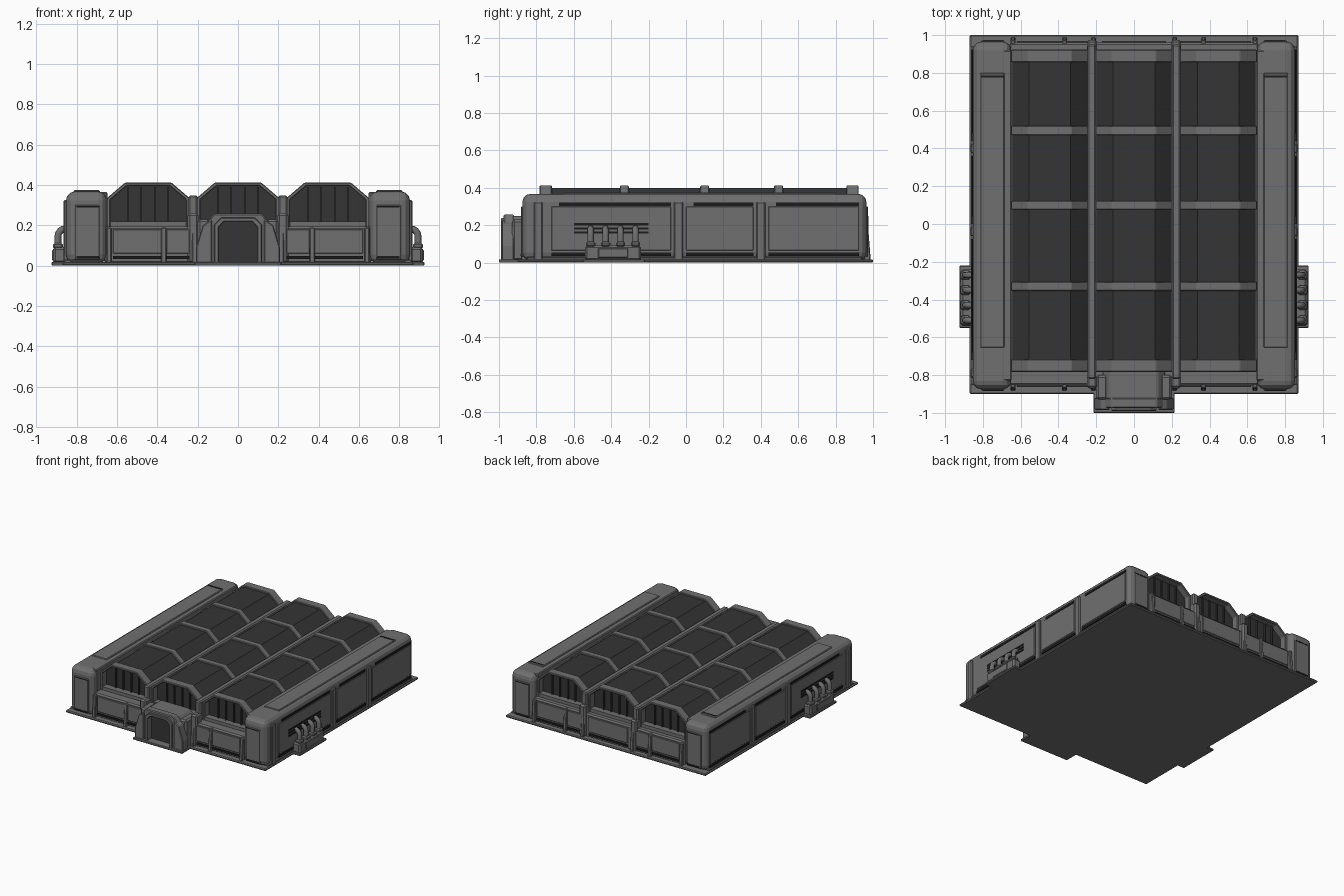
import bpy, bmesh, math
from mathutils import Vector

cube = bpy.data.objects.get("Cube")
if cube:
    bpy.data.objects.remove(cube, do_unlink=True)


def material(name, value):
    m = bpy.data.materials.new(name)
    m.use_nodes = True
    colour = (value, value, value, 1)
    m.diffuse_color = colour
    m.node_tree.nodes["Principled BSDF"].inputs["Base Color"].default_value = colour
    return m


GREY = material("hull grey", 0.16)
GLASS = material("dark glass", 0.035)
SLOT = material("black recess", 0.012)


def finish(name, bm, mat, bevel=0, segments=1):
    bmesh.ops.recalc_face_normals(bm, faces=bm.faces)
    mesh = bpy.data.meshes.new(name)
    bm.to_mesh(mesh)
    bm.free()
    ob = bpy.data.objects.new(name, mesh)
    bpy.context.collection.objects.link(ob)
    mesh.materials.append(mat)
    if bevel:
        mod = ob.modifiers.new("bevel", "BEVEL")
        mod.width, mod.segments, mod.limit_method = bevel, segments, "ANGLE"
    return ob


def box(name, x, y, z, mat=GREY, bevel=0, segments=1):
    """Box from (min, max) pairs."""
    bm = bmesh.new()
    bmesh.ops.create_cube(bm, size=1)
    for v in bm.verts:
        v.co = [r[0] if c < 0 else r[1] for c, r in zip(v.co, (x, y, z))]
    return finish(name, bm, mat, bevel, segments)


def side_box(name, s, x, *rest, **kw):
    """Box mirrored to the side given by s."""
    return box(name, sorted((s * x[0], s * x[1])), *rest, **kw)


def prism(name, profile, y, mat=GREY, bevel=0):
    """Extrude an x-z outline between two y values."""
    bm = bmesh.new()
    face = bm.faces.new([bm.verts.new((px, y[0], pz)) for px, pz in profile])
    ext = bmesh.ops.extrude_face_region(bm, geom=[face])["geom"]
    bmesh.ops.translate(bm, vec=(0, y[1] - y[0], 0),
                        verts=[g for g in ext if isinstance(g, bmesh.types.BMVert)])
    return finish(name, bm, mat, bevel)


def arch(cx, half, bottom, shoulder, top, flat):
    """Chamfered arch outline, running left foot to right foot."""
    left = [(-half, bottom), (-half, shoulder), (-flat, top)]
    return [(cx + px, pz) for px, pz in left] + [(cx - px, pz) for px, pz in reversed(left)]


def frame(name, outer, inner, y, bevel=0.004):
    return prism(name, outer + inner[::-1], y, GREY, bevel)


def pipe(name, points, radius):
    curve = bpy.data.curves.new(name, "CURVE")
    curve.dimensions = "3D"
    curve.bevel_depth, curve.bevel_resolution = radius, 2
    curve.use_fill_caps = True
    spline = curve.splines.new("POLY")
    spline.points.add(len(points) - 1)
    for p, co in zip(spline.points, points):
        p.co = (*co, 1)
    ob = bpy.data.objects.new(name, curve)
    bpy.context.collection.objects.link(ob)
    curve.materials.append(GREY)


# Ground plate and its extensions
box("base_plate", (-0.87, 0.87), (-0.9, 1.0), (0, 0.018), bevel=0.006)
box("entry_plate", (-0.215, 0.215), (-1.0, -0.88), (0, 0.018), bevel=0.004)
box("inner_body", (-0.66, 0.66), (-0.78, 0.92), (0.01, 0.22))

# Greenhouse vaults: glass core, ribs and end mullions
rib_ys = (-0.75, -0.33, 0.1, 0.495, 0.89)
for cx in (-0.445, 0, 0.445):
    outer = arch(cx, 0.205, 0.18, 0.335, 0.412, 0.115)
    inner = arch(cx, 0.187, 0.18, 0.327, 0.395, 0.107)
    prism("vault_glass", arch(cx, 0.198, 0.18, 0.33, 0.4, 0.11), (-0.73, 0.87), GLASS)
    for i, y in enumerate(rib_ys):
        half = 0.033 if i in (0, 4) else 0.024
        frame("vault_rib", outer, inner, (y - half, y + half))
    for y in (-0.735, 0.875):
        for dx in (-0.1, -0.035, 0.035, 0.1):
            box("end_mullion", (cx + dx - 0.004, cx + dx + 0.004),
                (y - 0.008, y + 0.008), (0.2, 0.39), GLASS)

# Gutters between the vaults with end columns
for s in (-1, 1):
    side_box("gutter", s, (0.2, 0.245), (-0.82, 0.95), (0.2, 0.348), bevel=0.008)
    for y in ((-0.87, -0.8), (0.9, 0.975)):
        side_box("gutter_column", s, (0.195, 0.25), y, (0.01, 0.26), bevel=0.012)

# End walls, panels, lower vents and buttresses
for d, wall, face in ((-1, (-0.855, -0.77), -0.855), (1, (0.9, 0.96), 0.96)):
    box("end_wall", (-0.66, 0.66), wall, (0.01, 0.195), bevel=0.01)
    for cx, half in ((-0.5, 0.12), (-0.29, 0.065), (0, 0.17), (0.29, 0.065), (0.5, 0.12)):
        y = sorted((face, face + d * 0.009))
        box("wall_panel", (cx - half, cx + half), y, (0.06, 0.18), bevel=0.003)
        box("wall_vent", (cx - half, cx + half), y, (0.032, 0.048), SLOT)
    for x in (-0.64, -0.368, -0.215, 0.215, 0.368, 0.64):
        bm = bmesh.new()
        bmesh.ops.create_cube(bm, size=1)
        for v in bm.verts:
            reach = 0.028 if v.co.z < 0 else 0.014
            v.co = (x + v.co.x * 0.026, face + d * (reach if v.co.y * d > 0 else -0.02),
                    0.01 if v.co.z < 0 else 0.19)
        finish("buttress", bm, GREY, 0.005)

# Side blocks with their panels
for s in (-1, 1):
    side_box("side_block", s, (0.65, 0.853), (-0.875, 0.965), (0.01, 0.368), bevel=0.045, segments=3)
    side_box("block_inner_edge", s, (0.648, 0.7), (-0.83, 0.92), (0.02, 0.366), bevel=0.006)
    side_box("roof_panel", s, (0.685, 0.815), (-0.655, 0.8), (0.36, 0.374), bevel=0.005)
    side_box("roof_slot", s, (0.69, 0.81), (0.775, 0.785), (0.37, 0.376), SLOT)
    for y in ((-0.882, -0.87), (0.96, 0.972)):
        side_box("end_panel", s, (0.685, 0.81), y, (0.03, 0.3), bevel=0.004)
        side_box("end_vent", s, (0.69, 0.8), (y[0] - 0.002, y[1] + 0.002), (0.035, 0.047), SLOT)
        side_box("end_top_slot", s, (0.69, 0.8), (y[0] - 0.001, y[1] + 0.001), (0.288, 0.295), SLOT)
    side_box("side_skirt", s, (0.8, 0.862), (-0.85, 0.94), (0.01, 0.03), bevel=0.004)
    for y0, y1 in ((-0.72, -0.08), (0.0, 0.36), (0.44, 0.925)):
        side_box("side_panel", s, (0.84, 0.858), (y0, y1), (0.065, 0.3), bevel=0.003)
        side_box("side_top_slot", s, (0.84, 0.857), (y0 + 0.04, y1), (0.303, 0.322), SLOT)
        side_box("side_vent", s, (0.84, 0.859), (y0, y1), (0.035, 0.055), SLOT)
    for y in (-0.79, -0.04, 0.4):
        side_box("side_pillar", s, (0.83, 0.866), (y - 0.024, y + 0.024), (0.01, 0.325), bevel=0.006)

    # Pipe unit with feed pipes and grille
    side_box("unit_plate", s, (0.85, 0.925), (-0.55, -0.22), (0, 0.018), bevel=0.004)
    side_box("pipe_unit", s, (0.85, 0.918), (-0.54, -0.24), (0.01, 0.092), bevel=0.012)
    side_box("unit_panel", s, (0.91, 0.922), (-0.47, -0.31), (0.025, 0.078), bevel=0.004)
    for i in range(3):
        z = 0.155 + i * 0.022
        side_box("unit_grille", s, (0.85, 0.863), (-0.6, -0.2), (z, z + 0.012), SLOT)
    for i in range(4):
        y = -0.51 + i * 0.08
        bend = [(s * (0.855 + 0.038 * math.sin(a)), y, 0.145 + 0.038 * math.cos(a))
                for a in (k * math.pi / 8 for k in range(5))]
        pipe("feed_pipe", [(s * 0.84, y, 0.183)] + bend + [(s * 0.893, y, 0.08)], 0.017)
        side_box("pipe_collar", s, (0.868, 0.918), (y - 0.025, y + 0.025), (0.085, 0.112), bevel=0.008)

# Entrance portal with recessed door
door = arch(0, 0.095, 0.015, 0.19, 0.218, 0.07)
prism("entry_tunnel", arch(0, 0.165, 0.01, 0.205, 0.25, 0.125), (-0.93, -0.77), GREY, 0.008)
frame("portal_frame", arch(0, 0.16, 0.01, 0.205, 0.258, 0.12), door, (-0.975, -0.92), 0.006)
frame("door_trim", arch(0, 0.118, 0.012, 0.205, 0.238, 0.085), door, (-0.99, -0.96), 0.004)
prism("door", door, (-0.936, -0.925), GLASS)
for s in (-1, 1):
    flank = [(0.13, 0.01), (0.208, 0.01), (0.208, 0.09), (0.175, 0.2), (0.13, 0.23)]
    prism("portal_flank", [(s * px, pz) for px, pz in flank], (-0.985, -0.92), GREY, 0.005)
    side_box("portal_shoulder", s, (0.14, 0.2), (-0.93, -0.8), (0.01, 0.23), bevel=0.012)
